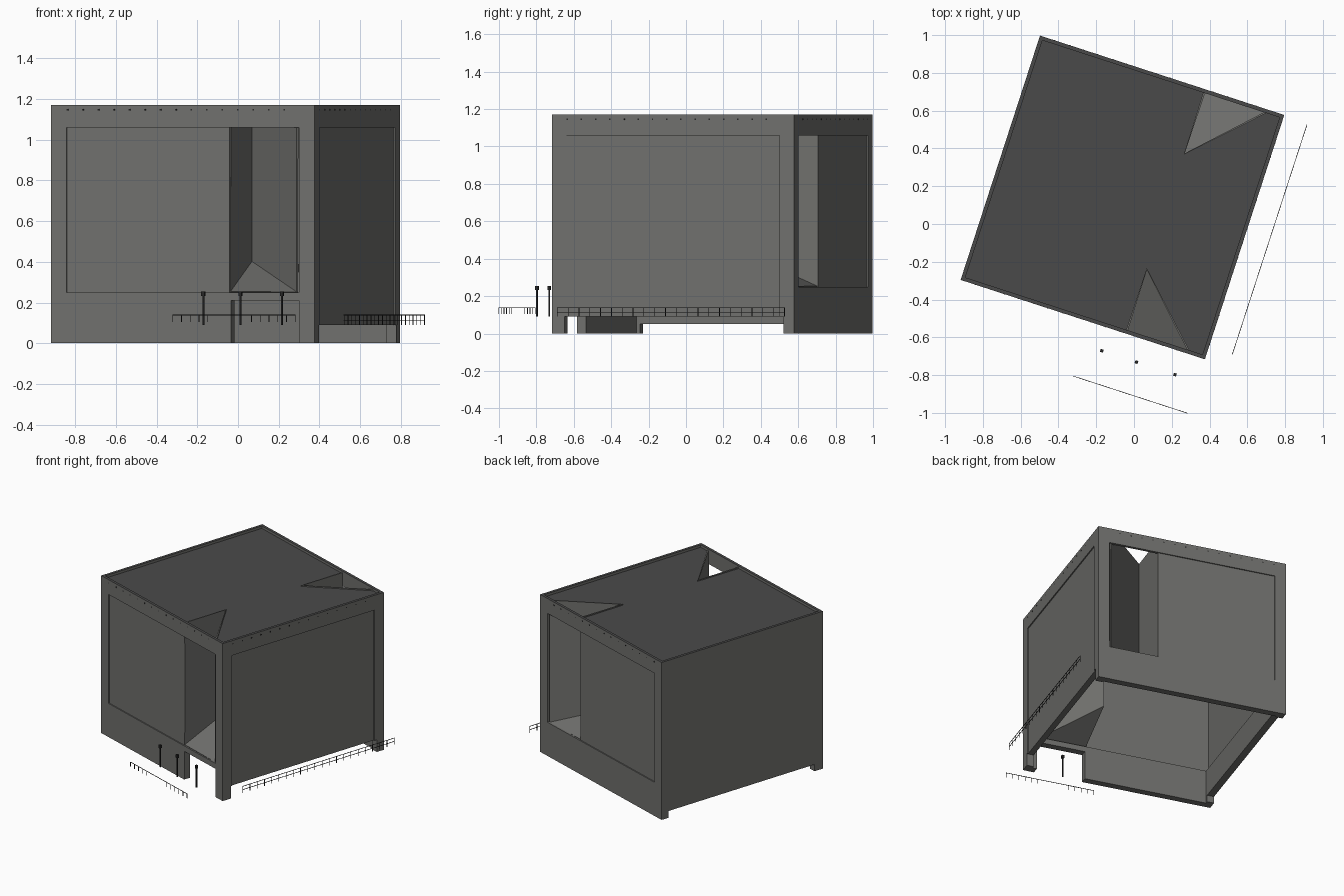
import bpy, bmesh, math
from mathutils import Matrix

if "Cube" in bpy.data.objects:
    bpy.data.objects.remove(bpy.data.objects["Cube"])

# Local frame: u along the front wall, v into the building, origin at front-left corner
L = 1.36
M = Matrix.Translation((-0.918, -0.296, 0)) @ Matrix.Rotation(math.radians(-18), 4, 'Z')


def material(name, rgb):
    m = bpy.data.materials.new(name)
    m.diffuse_color = (*rgb, 1)
    m.use_nodes = True
    m.node_tree.nodes["Principled BSDF"].inputs["Base Color"].default_value = m.diffuse_color
    return m


WALL = material("warm_grey_concrete", (0.162, 0.162, 0.153))
ROOF = material("dark_grey_roof", (0.068, 0.068, 0.068))
METAL = material("black_metal", (0.02, 0.02, 0.02))


def add_box(bm, lo, hi):
    size = [b - a for a, b in zip(lo, hi)]
    mid = [(a + b) / 2 for a, b in zip(lo, hi)]
    bmesh.ops.create_cube(bm, size=1, matrix=Matrix.Translation(mid) @ Matrix.Diagonal((*size, 1)))


def make(name, bm, mats):
    bmesh.ops.recalc_face_normals(bm, faces=bm.faces)
    me = bpy.data.meshes.new(name)
    bm.to_mesh(me)
    bm.free()
    for m in mats:
        me.materials.append(m)
    ob = bpy.data.objects.new(name, me)
    ob.matrix_world = M
    bpy.context.collection.objects.link(ob)
    return ob


def boxes(name, items, mats):
    bm = bmesh.new()
    for lo, hi in items:
        add_box(bm, lo, hi)
    return make(name, bm, mats)


def apply_mod(ob, mod):
    bpy.context.view_layer.objects.active = ob
    bpy.ops.object.modifier_apply(modifier=mod.name)


# Outer walls: a solid block hollowed and cut
walls = boxes("outer_walls", [((0, 0, 0), (L, L, 1.17))], [WALL, ROOF])
for f in walls.data.polygons:
    f.material_index = 1 if f.normal.z > 0.9 else 0

T = 0.02      # upper wall thickness
B = 0.05      # base wall thickness
R = 0.008     # panel recess
cuts = [
    ((T, T, 0.25), (L - T, L - T, 2)),                  # upper room
    ((B, B, -1), (L - B, L - B, 0.3)),                  # base room
    ((0.08, -0.1, 0.25), (1.28, R, 1.06)),              # front panel
    ((0.08, L - R, 0.25), (1.28, L + 0.1, 1.06)),       # back panel
    ((L - R, 0.08, -0.1), (L + 0.1, 1.28, 1.06)),       # right panel
    ((0.92, -0.1, 0.25), (1.28, 0.04, 1.06)),           # front light-well opening
    ((0.92, L - 0.04, 0.25), (1.28, L + 0.1, 1.06)),    # back light-well opening
    ((0.93, -0.1, -0.1), (1.28, 0.08, 0.21)),           # front entrance
    ((L - 0.1, 0.07, -0.1), (L + 0.1, 1.30, 0.09)),     # gap under right wall
    ((-0.1, 0.07, -0.1), (0.1, 1.30, 0.05)),            # gap under left wall
]
for lo, hi in cuts:
    cutter = boxes("cutter", [(lo, hi)], [WALL])
    cutter.hide_render = True
    bpy.context.view_layer.update()
    mod = walls.modifiers.new("cut", 'BOOLEAN')
    mod.operation = 'DIFFERENCE'
    mod.solver = 'EXACT'
    mod.object = cutter
    apply_mod(walls, mod)
    bpy.data.objects.remove(cutter)

# Roof slab with two triangular light-well notches
outline = [(T, T), (0.92, T), (0.92, 0.36), (1.26, T), (L - T, T),
           (L - T, L - T), (1.26, L - T), (0.92, 1.0), (0.92, L - T), (T, L - T)]
bm = bmesh.new()
face = bm.faces.new([bm.verts.new((u, v, 1.13)) for u, v in outline])
ext = bmesh.ops.extrude_face_region(bm, geom=[face])
bmesh.ops.translate(bm, vec=(0, 0, 0.022),
                    verts=[g for g in ext["geom"] if isinstance(g, bmesh.types.BMVert)])
make("roof_slab", bm, [ROOF])


# Light wells: side wall, slanted wall and sloping floor
def light_well(name, flip):
    bm = bmesh.new()

    def p(u, v, z):
        return bm.verts.new((u, L - v if flip else v, z))
    v0, u1, top = 0.012, 1.268, 1.16
    a, b, c = p(0.92, v0, 0.25), p(u1, v0, 0.25), p(0.92, 0.36, 0.40)
    at, bt, ct = p(0.92, v0, top), p(u1, v0, top), p(0.92, 0.36, top)
    for loop in ((a, b, c), (a, c, ct, at), (c, b, bt, ct)):
        bm.faces.new(loop)
    ob = make(name, bm, [WALL])
    mod = ob.modifiers.new("thickness", 'SOLIDIFY')
    mod.thickness = 0.01
    mod.offset = 0


light_well("front_light_well", False)
light_well("back_light_well", True)

# Small drain dots below the parapet
drains = []
h = 0.004
for i in range(15):
    s = 0.085 + i * 0.08
    drains += [((s - h, -0.001, 1.142), (s + h, 0.003, 1.15)),
               ((s - h, L - 0.003, 1.142), (s + h, L + 0.001, 1.15)),
               ((L - 0.003, s - h, 1.142), (L + 0.001, s + h, 1.15))]
boxes("drain_holes", drains, [METAL])

# Front railing: two groups of posts under one rail
w = 0.0015
front = [((0.725, -0.30 - w, 0.137), (1.36, -0.30 + w, 0.14))]
for i in list(range(5)) + list(range(9, 15)):
    u = 0.726 + i * 0.0452
    front.append(((u - w, -0.30 - w, 0.105), (u + w, -0.30 + w, 0.14)))
boxes("front_railing", front, [METAL])

# Right railing: two rails, evenly spaced posts
side = [((1.49 - w, 0.07, z), (1.49 + w, 1.35, z + 0.003)) for z in (0.112, 0.137)]
for i in range(22):
    v = 0.072 + i * 0.0608
    side.append(((1.49 - w, v - w, 0.09), (1.49 + w, v + w, 0.14)))
boxes("right_railing", side, [METAL])

# Lamp posts before the entrance
lamps = []
for u in (0.827, 1.02, 1.234):
    lamps += [((u - 0.004, -0.13, 0.09), (u + 0.004, -0.122, 0.24)),
              ((u - 0.008, -0.134, 0.232), (u + 0.008, -0.118, 0.255))]
boxes("lamp_posts", lamps, [METAL])
